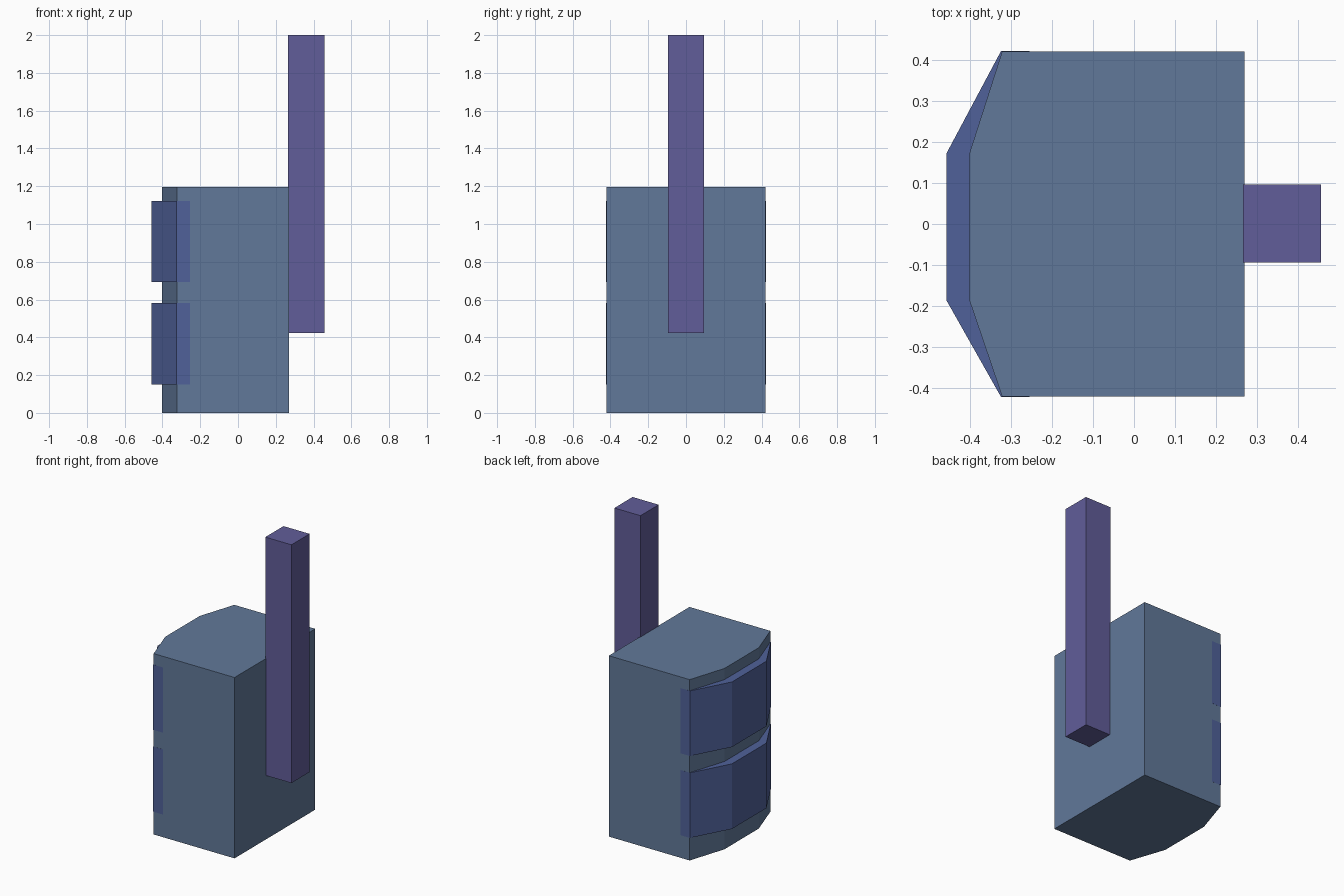
import bpy
import bmesh

if "Cube" in bpy.data.objects:
    bpy.data.objects.remove(bpy.data.objects["Cube"])


def material(name, rgb):
    m = bpy.data.materials.new(name)
    m.diffuse_color = (*rgb, 1)
    m.use_nodes = True
    m.node_tree.nodes["Principled BSDF"].inputs["Base Color"].default_value = m.diffuse_color
    return m


def prism(name, outline, z0, z1, mat):
    """Extrude a flat xy outline from z0 up to z1."""
    bm = bmesh.new()
    base = bm.faces.new([bm.verts.new((x, y, z0)) for x, y in outline])
    top = bmesh.ops.extrude_face_region(bm, geom=[base])["geom"]
    bmesh.ops.translate(bm, vec=(0, 0, z1 - z0),
                        verts=[v for v in top if isinstance(v, bmesh.types.BMVert)])
    bmesh.ops.recalc_face_normals(bm, faces=bm.faces)
    mesh = bpy.data.meshes.new(name)
    bm.to_mesh(mesh)
    bm.free()
    mesh.materials.append(mat)
    ob = bpy.data.objects.new(name, mesh)
    bpy.context.collection.objects.link(ob)
    return ob


def bowed(x_flat, x_corner, x_bow, half):
    """Box outline whose -x side bows outward in three flat facets."""
    return [(x_flat, -half), (x_flat, half), (x_corner, half),
            (x_bow, 0.173), (x_bow, -0.187), (x_corner, -half)]


slate = material("slate", (0.12, 0.19, 0.32))
blue = material("blue", (0.08, 0.12, 0.32))
purple = material("purple", (0.12, 0.11, 0.32))

# Main case with bowed side
prism("case", bowed(0.27, -0.322, -0.402, 0.422), 0, 1.197, slate)

# Two stacked panels wrapped around the bowed side
for name, z0 in (("lower_panel", 0.15), ("upper_panel", 0.692)):
    prism(name, bowed(-0.255, -0.325, -0.458, 0.4225), z0, z0 + 0.431, blue)

# Square mast on the flat side
prism("mast", [(0.266, -0.094), (0.457, -0.094), (0.457, 0.096), (0.266, 0.096)],
      0.423, 2.0, purple)
